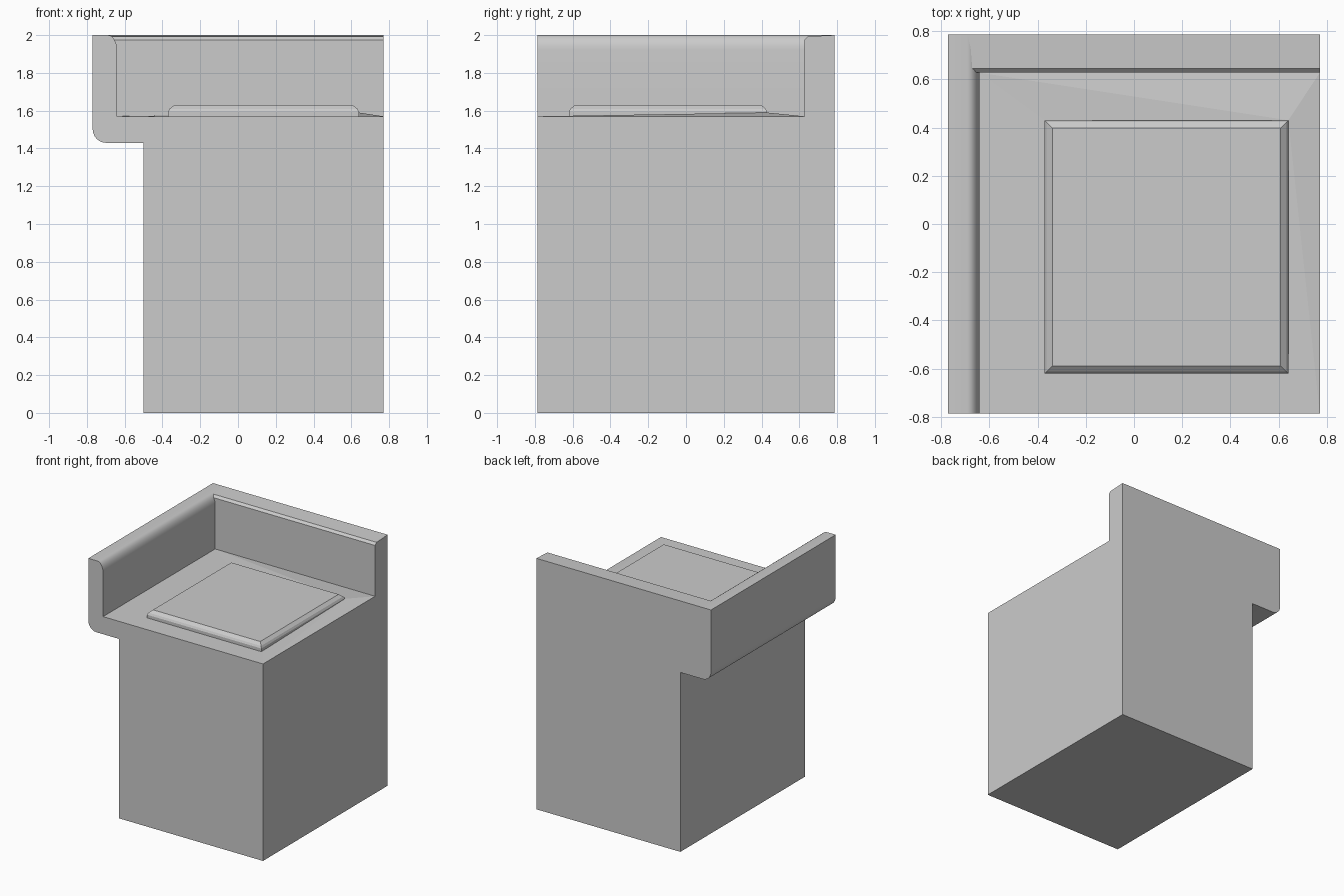
import bpy, bmesh, math

cube = bpy.data.objects.get("Cube")
if cube:
    bpy.data.objects.remove(cube, do_unlink=True)

grey = bpy.data.materials.new("plain_grey")
grey.use_nodes = True
colour = (0.6, 0.6, 0.6, 1)
grey.diffuse_color = colour
grey.node_tree.nodes["Principled BSDF"].inputs["Base Color"].default_value = colour

W, D, H = 0.77, 0.785, 2.0      # half width, half depth, height
SEAT, INNER_X, INNER_Y = 1.57, -0.64, 0.627


def finish(name, bm, smooth=False):
    bmesh.ops.recalc_face_normals(bm, faces=bm.faces)
    mesh = bpy.data.meshes.new(name)
    bm.to_mesh(mesh)
    bm.free()
    mesh.materials.append(grey)
    obj = bpy.data.objects.new(name, mesh)
    bpy.context.collection.objects.link(obj)
    if smooth:
        bpy.ops.object.select_all(action='DESELECT')
        obj.select_set(True)
        bpy.context.view_layer.objects.active = obj
        bpy.ops.object.shade_smooth_by_angle(angle=math.radians(35))
    return obj


def extrude(name, profile, place, start, end, smooth=False):
    """Sweep a closed profile from start to end; place maps (u, v, t) to xyz."""
    bm = bmesh.new()
    face = bm.faces.new([bm.verts.new(place(u, v, start)) for u, v in profile])
    new = bmesh.ops.extrude_face_region(bm, geom=[face])["geom"]
    shift = [b - a for a, b in zip(place(0, 0, start), place(0, 0, end))]
    bmesh.ops.translate(bm, vec=shift,
                        verts=[g for g in new if isinstance(g, bmesh.types.BMVert)])
    return finish(name, bm, smooth)


def arc(cx, cz, rx, rz, a0, a1, steps=6):
    angles = [math.radians(a0 + (a1 - a0) * i / steps) for i in range(steps + 1)]
    return [(cx + rx * math.cos(a), cz + rz * math.sin(a)) for a in angles]


# Pedestal, overhanging side arm and seat floor in one profile
body = [(-0.5, 0), (W, 0), (W, SEAT), (INNER_X, SEAT)]
body += arc(-0.69, 1.92, 0.05, 0.08, 0, 90)
body += [(-W, H)]
body += arc(-0.70, 1.505, 0.07, 0.075, 180, 270)
body += [(-0.5, 1.43)]
extrude("body_and_side_arm", body, lambda u, v, t: (u, t, v), -D, D, True)

# Backrest with a narrow bevel along its front top edge
back = [(INNER_Y, SEAT), (D, SEAT), (D, H), (0.645, 1.993), (INNER_Y, 1.975)]
extrude("backrest", back, lambda u, v, t: (t, u, v), -0.69, W)

# Cushion with a bevelled upper rim
bm = bmesh.new()
x0, x1, y0, y1 = -0.37, 0.64, -0.62, 0.43
rings = []
for inset, z in ((0, SEAT), (0, 1.595), (0.008, 1.61), (0.032, 1.63)):
    rings.append([bm.verts.new((x, y, z)) for x, y in (
        (x0 + inset, y0 + inset), (x1 - inset, y0 + inset),
        (x1 - inset, y1 - inset), (x0 + inset, y1 - inset))])
for low, high in zip(rings, rings[1:]):
    for i in range(4):
        j = (i + 1) % 4
        bm.faces.new((low[i], low[j], high[j], high[i]))
bm.faces.new(rings[0])
bm.faces.new(rings[-1])
finish("seat_cushion", bm)

# Slight rise of the seat floor around the rear cushion corner
bm = bmesh.new()
peak = bm.verts.new((x1, y1, 1.59))
rim = [bm.verts.new((x, y, SEAT)) for x, y in (
    (x1, -0.6), (W, -D), (W, INNER_Y), (INNER_X, INNER_Y), (x0, y1))]
bm.faces.new(rim)
for a, b in zip(rim, rim[1:] + rim[:1]):
    bm.faces.new((a, b, peak))
finish("seat_floor_rise", bm)
